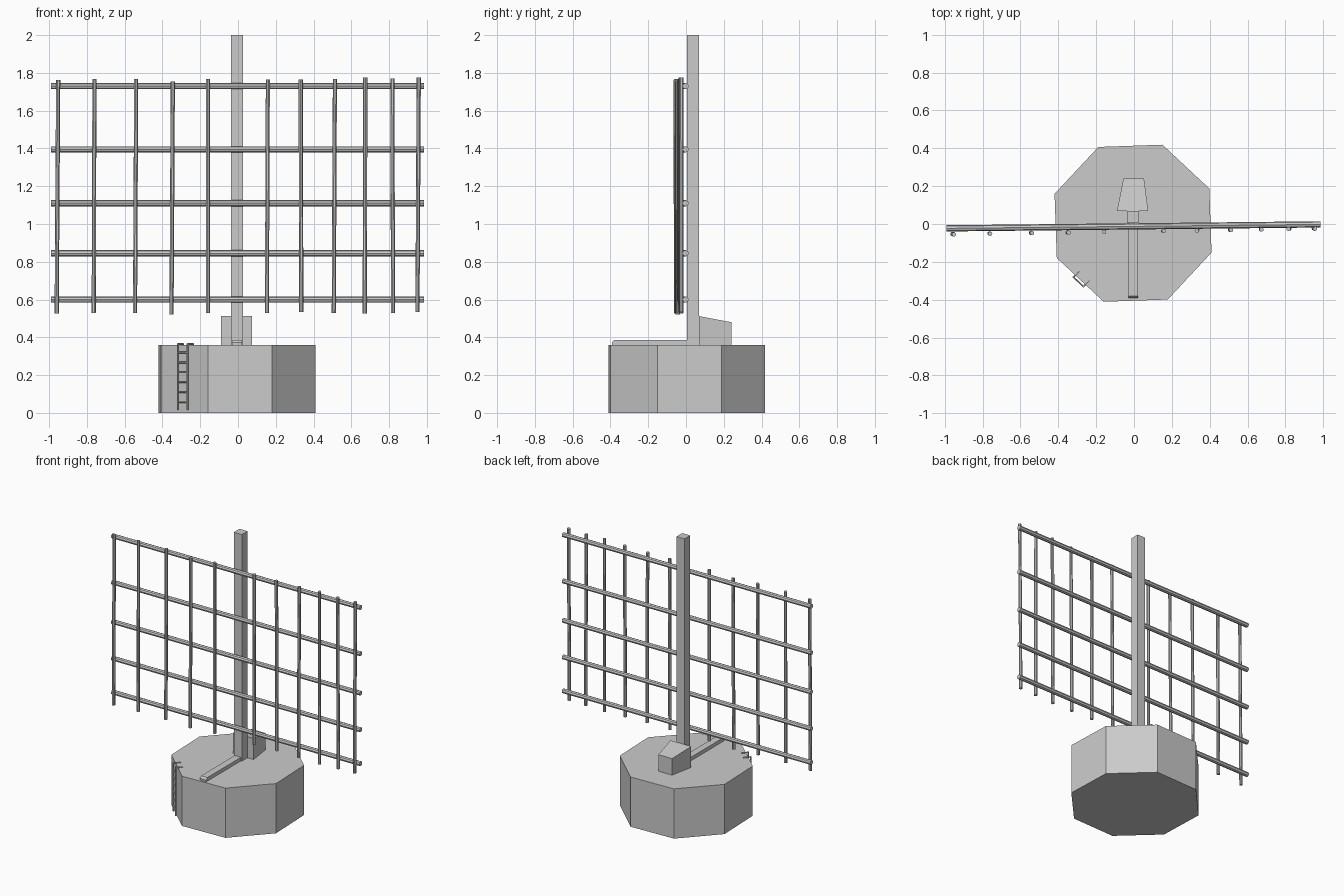
import bpy, bmesh, math
from mathutils import Vector

if "Cube" in bpy.data.objects:
    bpy.data.objects.remove(bpy.data.objects["Cube"])


def mesh_object(name, bm):
    bmesh.ops.recalc_face_normals(bm, faces=bm.faces)
    me = bpy.data.meshes.new(name)
    bm.to_mesh(me)
    bm.free()
    ob = bpy.data.objects.new(name, me)
    bpy.context.collection.objects.link(ob)
    return ob


def loft(name, bottom, top):
    """Closed solid between two matching outlines."""
    bm = bmesh.new()
    a = [bm.verts.new(p) for p in bottom]
    b = [bm.verts.new(p) for p in top]
    n = len(a)
    bm.faces.new(a[::-1])
    bm.faces.new(b)
    for i in range(n):
        j = (i + 1) % n
        bm.faces.new((a[i], a[j], b[j], b[i]))
    return mesh_object(name, bm)


def add_rod(bm, p, q, r, sides=8):
    p, q = Vector(p), Vector(q)
    d = q - p
    res = bmesh.ops.create_cone(bm, cap_ends=True, segments=sides,
                                radius1=r, radius2=r, depth=d.length)
    rot = d.to_track_quat('Z', 'Y')
    for v in res['verts']:
        v.co = rot @ v.co + (p + q) / 2


def rod(name, p, q, r, sides=8):
    bm = bmesh.new()
    add_rod(bm, p, q, r, sides)
    return mesh_object(name, bm)


DECK = 0.36

# Octagonal base, turned slightly
ring = []
for i in range(8):
    a = math.radians(24.5 + 45 * i)
    ring.append((-0.005 + 0.443 * math.cos(a), 0.004 + 0.443 * math.sin(a)))
loft("octagonal_base", [(x, y, 0) for x, y in ring], [(x, y, DECK) for x, y in ring])

# Square mast
sq = [(-0.037, 0.005), (0.027, 0.005), (0.027, 0.07), (-0.037, 0.07)]
loft("mast", [(x, y, DECK - 0.01) for x, y in sq], [(x, y, 2.0) for x, y in sq])

# Low floor beam with a chamfered front end
prof = [(-0.392, DECK), (-0.392, 0.373), (-0.38, 0.386), (0.01, 0.386), (0.01, DECK)]
loft("floor_beam", [(-0.03, y, z) for y, z in prof], [(0.02, y, z) for y, z in prof])

# Tapered counterweight block with sloping top
trap = [(-0.09, 0.07, 0.512), (0.075, 0.07, 0.512), (0.053, 0.24, 0.48), (-0.056, 0.24, 0.48)]
loft("rear_block", [(x, y, DECK) for x, y, z in trap], trap)

# Horizontal bars
for i, z in enumerate((0.6, 0.845, 1.11, 1.395, 1.73)):
    rod(f"horizontal_bar_{i + 1}", (-0.99, -0.023, z), (0.985, -0.002, z), 0.0165)

# Slightly crooked vertical bars: top x, bottom x, top z, bottom z
uprights = [(-0.952, -0.96, 1.762, 0.525), (-0.76, -0.764, 1.768, 0.53),
            (-0.539, -0.545, 1.768, 0.53), (-0.345, -0.352, 1.755, 0.52),
            (-0.158, -0.159, 1.768, 0.53), (0.158, 0.153, 1.765, 0.53),
            (0.332, 0.335, 1.765, 0.533), (0.513, 0.507, 1.768, 0.53),
            (0.674, 0.671, 1.775, 0.525), (0.817, 0.821, 1.77, 0.53),
            (0.957, 0.95, 1.775, 0.533)]
for i, (xt, xb, zt, zb) in enumerate(uprights):
    y = -0.038 + 0.0155 * xt
    rod(f"vertical_bar_{i + 1}", (xb, y, zb), (xt, y - 0.002, zt), 0.0115)

# Ladder on the front left wall, with rails hooked over the deck
wall_a, wall_b = Vector(ring[4]), Vector(ring[5])
along = (wall_b - wall_a).normalized()
inward = Vector((-along.y, along.x))
mid = wall_a + along * 0.17 - inward * 0.014
bm = bmesh.new()
feet = [mid - along * 0.036, mid + along * 0.036]
for f in feet:
    add_rod(bm, (f.x, f.y, 0.015), (f.x, f.y, 0.368), 0.005, 6)
    h = f + inward * 0.045
    add_rod(bm, (f.x, f.y, 0.364), (h.x, h.y, 0.364), 0.005, 6)
    add_rod(bm, (h.x, h.y, 0.364), (h.x, h.y, 0.355), 0.005, 6)
for i in range(6):
    z = 0.057 + 0.0525 * i
    add_rod(bm, (*feet[0], z), (*feet[1], z), 0.0045, 6)
mesh_object("ladder", bm)
